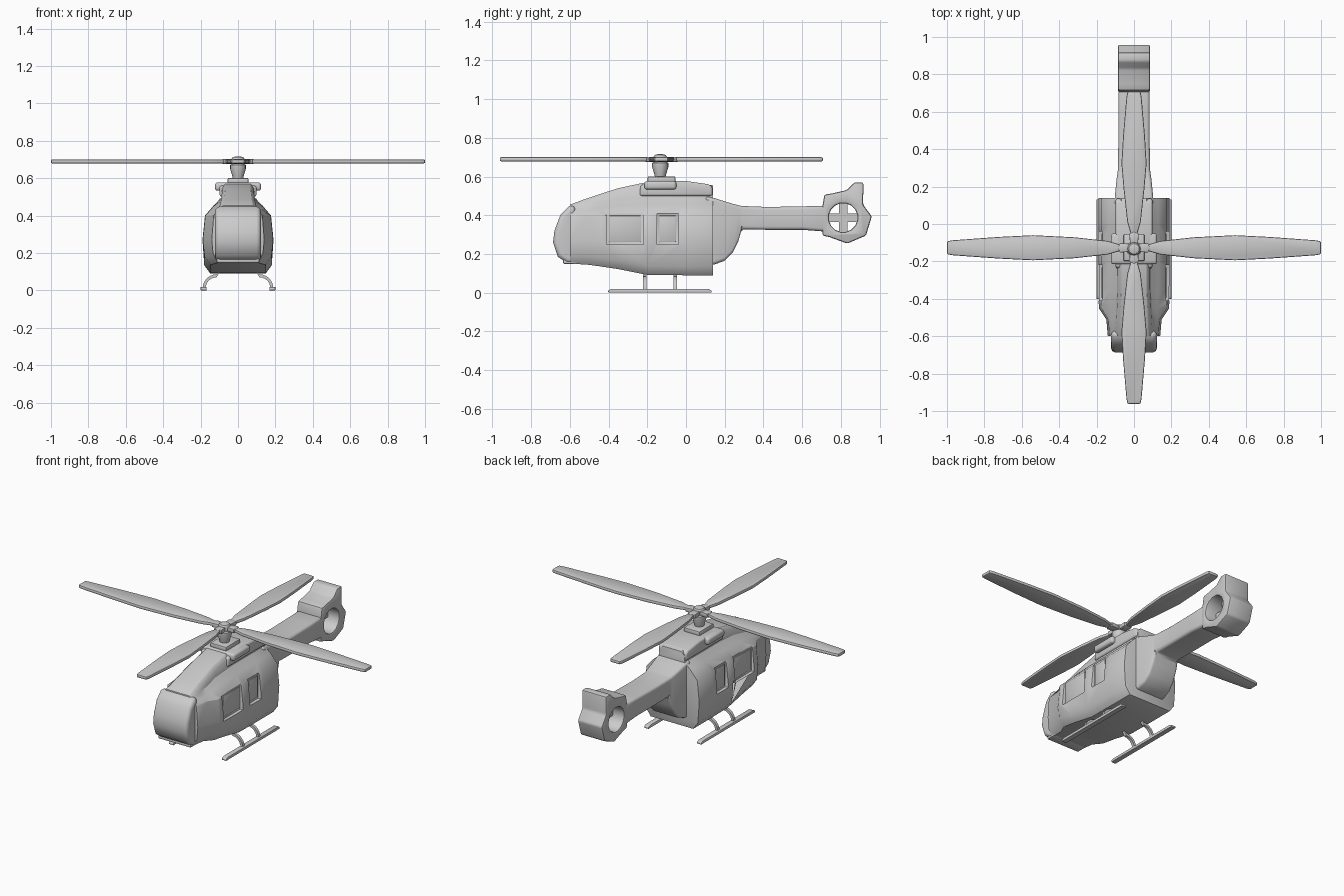
import bpy, bmesh, math
from mathutils import Vector

if "Cube" in bpy.data.objects:
    bpy.data.objects.remove(bpy.data.objects["Cube"])


def finish(name, bm, bevel=0.0, seg=2, angle=30):
    bmesh.ops.recalc_face_normals(bm, faces=bm.faces)
    me = bpy.data.meshes.new(name)
    bm.to_mesh(me)
    bm.free()
    ob = bpy.data.objects.new(name, me)
    bpy.context.collection.objects.link(ob)
    if bevel:
        m = ob.modifiers.new("bevel", 'BEVEL')
        m.width, m.segments = bevel, seg
        m.limit_method, m.angle_limit = 'ANGLE', math.radians(angle)
    return ob


def smooth(ob, angle=35):
    bpy.ops.object.select_all(action='DESELECT')
    ob.select_set(True)
    bpy.context.view_layer.objects.active = ob
    for m in list(ob.modifiers):
        bpy.ops.object.modifier_apply(modifier=m.name)
    bpy.ops.object.shade_smooth_by_angle(angle=math.radians(angle))


def loft(name, rings, bevel=0.0, seg=2, angle=30):
    bm = bmesh.new()
    vs = [[bm.verts.new(p) for p in r] for r in rings]
    n = len(rings[0])
    for a, b in zip(vs, vs[1:]):
        for i in range(n):
            j = (i + 1) % n
            bm.faces.new((a[i], a[j], b[j], b[i]))
    bm.faces.new(vs[0])
    bm.faces.new(vs[-1])
    return finish(name, bm, bevel, seg, angle)


def side_extrude(name, pts, half, **kw):
    return loft(name, [[(s * half, y, z) for y, z in pts] for s in (-1, 1)], **kw)


def box(name, lo, hi, **kw):
    return loft(name, [[(lo[0], lo[1], z), (hi[0], lo[1], z), (hi[0], hi[1], z), (lo[0], hi[1], z)]
                       for z in (lo[2], hi[2])], **kw)


def lathe(name, prof, x, y, n=12):
    return loft(name, [[(x + r * math.cos(2 * math.pi * i / n), y + r * math.sin(2 * math.pi * i / n), z)
                        for i in range(n)] for r, z in prof])


def cut(ob, cutter):
    m = ob.modifiers.new("cut", 'BOOLEAN')
    m.operation, m.object, m.solver = 'DIFFERENCE', cutter, 'EXACT'
    bpy.context.view_layer.objects.active = ob
    bpy.ops.object.modifier_apply(modifier=m.name)
    bpy.data.objects.remove(cutter)


# Fuselage: y, width, bottom, shoulder x, shoulder z, neck x, neck z, top
stations = [(0.14, .190, .090, .130, .455, .090, .490, .555),
            (0.00, .190, .090, .130, .455, .090, .490, .573),
            (-.20, .190, .092, .130, .455, .090, .490, .572),
            (-.35, .190, .122, .130, .450, .090, .480, .540),
            (-.45, .188, .137, .125, .435, .095, .460, .508),
            (-.51, .148, .145, .122, .425, .097, .450, .488),
            (-.60, .140, .150, .118, .415, .105, .430, .455)]
rings = []
for y, w, zb, sx, zs, nx, zn, zt in stations:
    half = [(.78 * w, zb), (.95 * w, zb + .045), (w, .27), (.93 * w, .40), (sx, zs),
            (nx, zn), (nx - .004, zt - .02), (nx * .75, zt)]
    rings.append([(x, y, z) for x, z in half] + [(-x, y, z) for x, z in reversed(half)])
body = loft("fuselage", rings)

# Side windows, recessed
windows = [(-.41, -.22), (-.15, -.04)]
for s in (-1, 1):
    for a, b in windows:
        x0, x1 = sorted((s * .168, s * .3))
        cut(body, box("window_cutter", (x0, a, .25), (x1, b, .41)))
bv = body.modifiers.new("bevel", 'BEVEL')
bv.width, bv.segments, bv.limit_method = .008, 2, 'ANGLE'
bv.angle_limit = math.radians(40)
smooth(body, 40)

# Raised window panes inside each recess
for s in (-1, 1):
    for a, b in windows:
        x0, x1 = sorted((s * .15, s * .173))
        smooth(box("window_pane", (x0, a + .012, .262), (x1, b - .012, .398), bevel=.003))

# Nose windshield
smooth(side_extrude("windshield", [(-.57, .45), (-.605, .447), (-.65, .40), (-.68, .32), (-.687, .26),
                                   (-.663, .187), (-.615, .153), (-.57, .153)],
                    .122, bevel=.028, seg=4, angle=60), 50)
# Chin lip below the windshield
smooth(box("chin_lip", (-.115, -.635, .148), (.115, -.56, .172), bevel=.008))

# Engine cowling and rotor pedestal
smooth(side_extrude("engine_cowling", [(-.24, .50), (-.235, .555), (-.15, .577), (0, .577),
                                       (.12, .560), (.137, .545), (.137, .50)], .098, bevel=.018, seg=3))
smooth(box("intake_pods", (-.123, -.215, .533), (.123, -.05, .577), bevel=.014, seg=3))
smooth(box("rotor_pedestal", (-.056, -.198, .57), (.056, -.055, .601), bevel=.007))

# Tail boom with enclosed fan housing
boom = loft("tail_boom", [
    [(s * w, y, z) for s, z in ((-1, b), (1, b), (1, t), (-1, t))]
    for y, w, b, t in ((.10, .105, .14, .50), (.15, .102, .147, .488), (.20, .097, .165, .472),
                       (.24, .093, .205, .460), (.27, .089, .265, .452), (.288, .086, .328, .448),
                       (.42, .084, .325, .443), (.60, .084, .325, .446), (.73, .084, .315, .450))],
    bevel=.016, seg=3, angle=45)
smooth(boom)
fan = side_extrude("tail_fan_housing", [
    (.705, .445), (.715, .507), (.75, .512), (.83, .53), (.87, .57), (.917, .57), (.915, .455),
    (.96, .394), (.93, .295), (.833, .254), (.74, .288), (.705, .295)], .086)
hole = [(.812 + .075 * math.cos(math.pi * (i + .5) / 8), .388 + .075 * math.sin(math.pi * (i + .5) / 8))
        for i in range(16)]
cut(fan, side_extrude("fan_cutter", hole, .2))
fb = fan.modifiers.new("bevel", 'BEVEL')
fb.width, fb.segments, fb.limit_method = .010, 2, 'ANGLE'
smooth(fan)
# Tail rotor inside the housing
for i, (dy, dz) in enumerate(((.08, .022), (.022, .08))):
    box("tail_rotor_blade", (-.008, .812 - dy, .388 - dz), (.008, .812 + dy, .388 + dz))

# Main rotor mast and hub
HY = -.127
smooth(lathe("rotor_mast", [(.026, .59), (.030, .61), (.042, .65), (.042, .67), (.034, .675), (.036, .70),
                            (.028, .712), (.012, .716)], 0, HY - .006, 16), 40)
for i in range(4):
    a = i * math.pi / 2
    d, n = Vector((math.cos(a), math.sin(a), 0)), Vector((-math.sin(a), math.cos(a), 0))
    c = Vector((0, HY, 0))
    # Blade grip
    grip = [c + d * r + n * w for r, w in ((.015, -.02), (.075, -.026), (.085, 0), (.075, .026), (.015, .02))]
    smooth(loft("blade_grip", [[p + Vector((0, 0, z)) for p in grip] for z in (.676, .702)], bevel=.004))
    # Blade: tapered plan outline, shorter fore and aft
    L = 1.0 if i % 2 == 0 else .835
    plan = [(.07, .016), (.14, .036), (.32, .056), (.54 * L, .067), (.72 * L, .058), (.97 * L, .04), (L, .034)]
    pts = [c + d * r + n * w for r, w in plan] + [c + d * r - n * w for r, w in reversed(plan)]
    smooth(loft("rotor_blade", [[p + Vector((0, 0, z)) for p in pts] for z in (.679, .700)], bevel=.007, seg=2), 25)

# Landing skids
for s in (-1, 1):
    path = [(-.402, .003), (-.385, .010), (.115, .010), (.132, .003)]
    side = [(y, z + .009) for y, z in path] + [(y, max(0, z - .009)) for y, z in reversed(path)]
    skid = side_extrude("skid", side, .016, bevel=.003)
    skid.location.x = s * .184
    smooth(skid)
    # Curved struts
    for y in (-.213, -.055):
        arc = []
        for k in range(7):
            t = k / 6 * math.pi / 2
            cx, cz = .115, .012
            out = Vector((s * math.cos(t), 0, math.sin(t)))
            p = Vector((s * (cx + .066 * math.cos(t)), y, cz + .066 * math.sin(t)))
            arc.append([p + out * u + Vector((0, v, 0)) for u, v in
                        ((-.008, -.009), (.008, -.009), (.008, .009), (-.008, .009))])
        arc.append([v + Vector((-s * .02, 0, .03)) for v in arc[-1]])
        smooth(loft("skid_strut", arc), 40)
